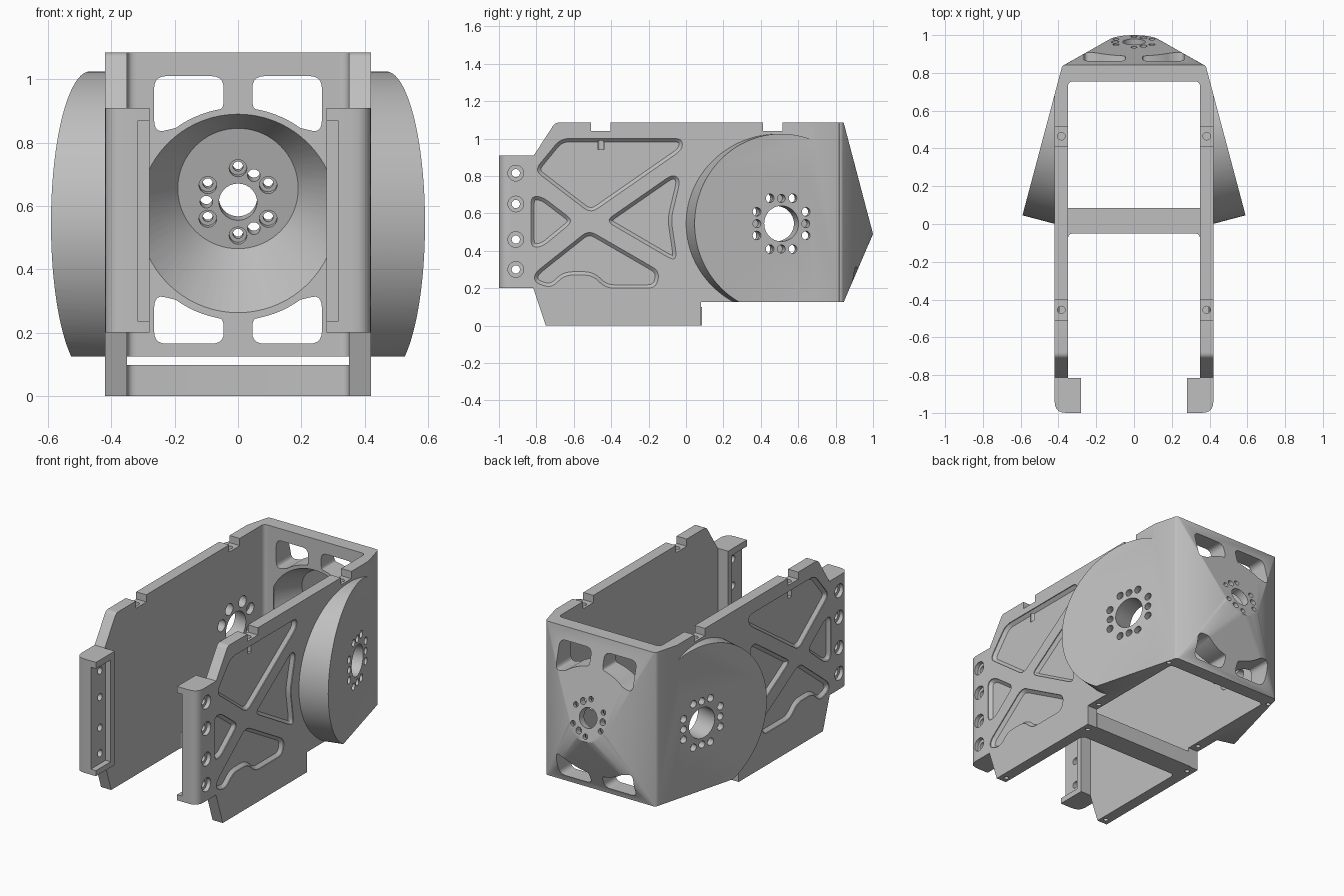
import bpy, bmesh
from math import sin, cos, pi, radians
from mathutils import Vector, Matrix

if "Cube" in bpy.data.objects:
    bpy.data.objects.remove(bpy.data.objects["Cube"])

grey = bpy.data.materials.new("plain_grey")
grey.use_nodes = True
grey.diffuse_color = (0.52, 0.52, 0.52, 1)
grey.node_tree.nodes["Principled BSDF"].inputs["Base Color"].default_value = (0.52, 0.52, 0.52, 1)


def finish(bm, name):
    bmesh.ops.recalc_face_normals(bm, faces=bm.faces[:])
    mesh = bpy.data.meshes.new(name)
    bm.to_mesh(mesh)
    bm.free()
    mesh.materials.append(grey)
    obj = bpy.data.objects.new(name, mesh)
    bpy.context.scene.collection.objects.link(obj)
    return obj


def rounded(pts, radius=0.0):
    """Round polygon corners; a third value on a point overrides the radius."""
    out = []
    for i, p in enumerate(pts):
        r = p[2] if len(p) > 2 else radius
        c = Vector(p[:2])
        if r == 0:
            out.append(c)
            continue
        da, db = (Vector(pts[j][:2]) - c for j in (i - 1, (i + 1) % len(pts)))
        a = c + da.normalized() * min(r, 0.45 * da.length)
        b = c + db.normalized() * min(r, 0.45 * db.length)
        out += [a.lerp(c, t).lerp(c.lerp(b, t), t) for t in (0, 0.2, 0.4, 0.6, 0.8, 1)]
    return out


def prism(name, pts, axis, lo, hi, draft=0):
    """Extrude a flat outline along an axis; draft tapers the low end further."""
    place = {"x": lambda a, b, h: (h, a, b), "y": lambda a, b, h: (a, h, b),
             "z": lambda a, b, h: (a, b, h)}[axis]
    bm = bmesh.new()
    low = [bm.verts.new(place(a, b, lo)) for a, b in pts]
    high = [bm.verts.new(place(a, b, hi)) for a, b in pts]
    cap = bm.faces.new(low)
    bm.faces.new(high)
    for i in range(len(pts)):
        bm.faces.new((low[i - 1], low[i], high[i], high[i - 1]))
    bmesh.ops.recalc_face_normals(bm, faces=bm.faces[:])
    if draft:
        bmesh.ops.inset_region(bm, faces=[cap], thickness=draft, depth=draft)
    return finish(bm, name)


def box(name, x, y, z):
    return prism(name, [(x[0], y[0]), (x[1], y[0]), (x[1], y[1]), (x[0], y[1])], "z", *z)


def hull(name, pts):
    bm = bmesh.new()
    for p in pts:
        bm.verts.new(p)
    res = bmesh.ops.convex_hull(bm, input=bm.verts[:])
    loose = [v for v in res["geom_interior"] if isinstance(v, bmesh.types.BMVert)]
    bmesh.ops.delete(bm, geom=loose, context="VERTS")
    bmesh.ops.dissolve_limit(bm, angle_limit=0.005, verts=bm.verts[:], edges=bm.edges[:])
    return finish(bm, name)


def frame(centre, normal):
    return Matrix.Translation(centre) @ Vector(normal).to_track_quat("Z", "Y").to_matrix().to_4x4()


def cyl(fr, u, v, r, lo, hi, seg=24):
    bm = bmesh.new()
    bmesh.ops.create_cone(bm, cap_ends=True, segments=seg, radius1=r, radius2=r, depth=hi - lo,
                          matrix=fr @ Matrix.Translation((u, v, (lo + hi) / 2)))
    return finish(bm, "cylinder")


def boolean(target, tool, op="DIFFERENCE"):
    mod = target.modifiers.new("bool", "BOOLEAN")
    mod.operation, mod.solver, mod.object = op, "EXACT", tool
    bpy.context.view_layer.objects.active = target
    bpy.ops.object.modifier_apply(modifier=mod.name)
    bpy.data.objects.remove(tool)


def polar(r, deg):
    return r * cos(radians(deg)), r * sin(radians(deg))


TOP, STEP = 1.085, 0.125
TILT = radians(14.9)

# Side wall, built on the +x side
wall = prism("left_side_wall", rounded([
    (-0.82, 0.21), (-0.75, 0), (0.08, 0), (0.08, STEP), (0.82, STEP), (0.82, TOP),
    (-0.70, TOP, 0.02), (-0.82, 0.9)]), "x", 0.35, 0.42)

# Front mounting flange with an inner pocket
flange = prism("flange", rounded([(0.42, -0.79), (0.42, -1, 0.06), (0.28, -1), (0.28, -0.815),
                                  (0.35, -0.815), (0.35, -0.79)]), "z", 0.2, 0.91)
boolean(flange, box("pocket", (0.2, 0.315), (-1.1, -0.855), (0.235, 0.87)))
boolean(wall, flange, "UNION")

# Tilted round hub on the wall
hub_frame = frame((0.467, 0.51, 0.545), (cos(TILT), sin(TILT), 0))
hub = cyl(hub_frame, 0, 0, 0.48, -0.3, 0, 128)
boolean(hub, box("clip", (0.36, 0.8), (-0.2, 0.82), (STEP, TOP)), "INTERSECT")
boolean(wall, hub, "UNION")
outside = box("outside", (-2, 2), (-2, 2), (0, 1))
outside.data.transform(hub_frame)
boolean(wall, outside)

# Lightening pockets on the outer face
for outline in (
    [(-0.81, 0.83), (-0.67, 1.0), (-0.02, 1.0), (-0.02, 0.94), (-0.51, 0.6)],
    [(-0.83, 0.69), (-0.77, 0.69), (-0.6, 0.56), (-0.77, 0.42), (-0.83, 0.42)],
    [(-0.07, 0.81), (-0.43, 0.56), (-0.07, 0.35), (-0.05, 0.37), (-0.08, 0.57), (-0.03, 0.78)],
    [(-0.52, 0.51), (-0.81, 0.28), (-0.81, 0.23), (-0.72, 0.2), (-0.65, 0.27), (-0.5, 0.27),
     (-0.43, 0.2), (-0.16, 0.2), (-0.14, 0.29)],
):
    boolean(wall, prism("pocket", rounded(outline, 0.045), "x", 0.415, 0.5, 0.018))

# Notches and small screw holes
up = Matrix.Identity(4)
for y in (-0.455, 0.465):
    boolean(wall, box("notch", (0.3, 0.5), (y - 0.052, y + 0.052), (1.04, 1.2)))
    boolean(wall, cyl(up, 0.385, y, 0.02, 0.94, 1.1, 16))
for y, z in ((-0.71, 0), (0.03, 0), (0.13, STEP), (0.77, STEP)):
    boolean(wall, cyl(up, 0.38, y, 0.014, z - 0.05, z + 0.06, 16))
for z in (0.3, 0.46, 0.65, 0.815):
    across = frame((0.42, -0.91, z), (1, 0, 0))
    boolean(wall, cyl(across, 0, 0, 0.022, -0.3, 0.1))
    boolean(wall, cyl(across, 0, 0, 0.042, -0.025, 0.1))

# Hub bore and bolt rings
boolean(wall, cyl(hub_frame, 0, 0, 0.095, -0.3, 0.1, 48))
for quarter in (0, 90, 180, 270):
    boolean(wall, cyl(hub_frame, *polar(0.135, quarter), 0.022, -0.06, 0.1, 16))
    for off in (-25, 25):
        u, v = polar(0.15, quarter + off)
        boolean(wall, cyl(hub_frame, u, v, 0.023, -0.3, 0.1, 16))
        boolean(wall, cyl(hub_frame, u, v, 0.036, -0.3, -0.04, 20))

# Opposite wall
other = wall.copy()
other.data = wall.data.copy()
other.name = "right_side_wall"
other.data.transform(Matrix.Scale(-1, 4, (1, 0, 0)))
other.data.flip_normals()
bpy.context.scene.collection.objects.link(other)

# Back housing swelling out to a tilted round pad
pad_frame = frame((0, 0.964, 0.625), (0, cos(TILT), sin(TILT)))
rim = [(s * x, y, z) for s in (-1, 1) for z in (STEP, TOP)
       for x, y in ((0.355, 0.755), (0.385, 0.82), (0.382, 0.831), (0.375, 0.839), (0.365, 0.843))]
pad = [pad_frame @ Vector((*polar(0.14, a * 5), 0)) for a in range(72)]
back = hull("back_housing", rim + pad)

# Conical recess inside the housing
mouth = [(polar(0.317, a * 5)[0], 0.75, 0.575 + polar(0.317, a * 5)[1]) for a in range(72)]
floor = []
for a in range(72):
    x, z = polar(0.19, a * 5)
    z += 0.655
    floor.append((x, 0.95 - (z - 0.49) * 0.266, z))
boolean(back, hull("recess", mouth + floor))

# Four corner windows curving around the recess
arc = [polar(0.335, a) for a in range(54, 83, 4)]
for sx in (-1, 1):
    for sz, edge in ((1, 0.435), (-1, 0.41)):
        shape = [(0.265, 0.255, 0.045), (0.265, edge, 0.04), (0.045, edge, 0.04),
                 (0.045, 0.333, 0.03)]
        shape += [(x, z, 0) for x, z in reversed(arc[:-1])]
        pts = [(sx * p.x, 0.575 + sz * p.y) for p in rounded(shape)]
        boolean(back, prism("window", pts, "y", 0.6, 1.2))

# Pad bore, bolts and pins
boolean(back, cyl(pad_frame, 0, 0, 0.06, -0.2, 0.1, 40))
for k in range(6):
    u, v = polar(0.11, 30 + 60 * k)
    boolean(back, cyl(pad_frame, u, v, 0.016, -0.2, 0.1, 16))
    boolean(back, cyl(pad_frame, u, v, 0.028, -0.2, -0.025, 20))
for a in (0, 120, 240):
    boolean(back, cyl(pad_frame, *polar(0.1, a), 0.02, -0.2, 0.1, 16))

# Lower crossbar with filleted front corners
bar = prism("crossbar", rounded([
    (0.355, 0.085), (-0.355, 0.085), (-0.355, -0.12), (-0.35, -0.12), (-0.35, -0.05, 0.03),
    (0.35, -0.05, 0.03), (0.35, -0.12), (0.355, -0.12)]), "z", 0, 0.098)

# Fillets where the walls meet the housing
parts = [wall, other, back, bar]
for s, side in ((1, "left"), (-1, "right")):
    pts = rounded([(0.36, 0.69), (0.35, 0.69), (0.35, 0.755, 0.029), (0.285, 0.755),
                   (0.285, 0.76), (0.36, 0.76)])
    parts.append(prism(side + "_corner_fillet", [(s * p.x, p.y) for p in pts], "z", STEP, TOP))

for obj in parts:
    bpy.ops.object.select_all(action="DESELECT")
    obj.select_set(True)
    bpy.context.view_layer.objects.active = obj
    bpy.ops.object.shade_smooth_by_angle(angle=radians(30))
